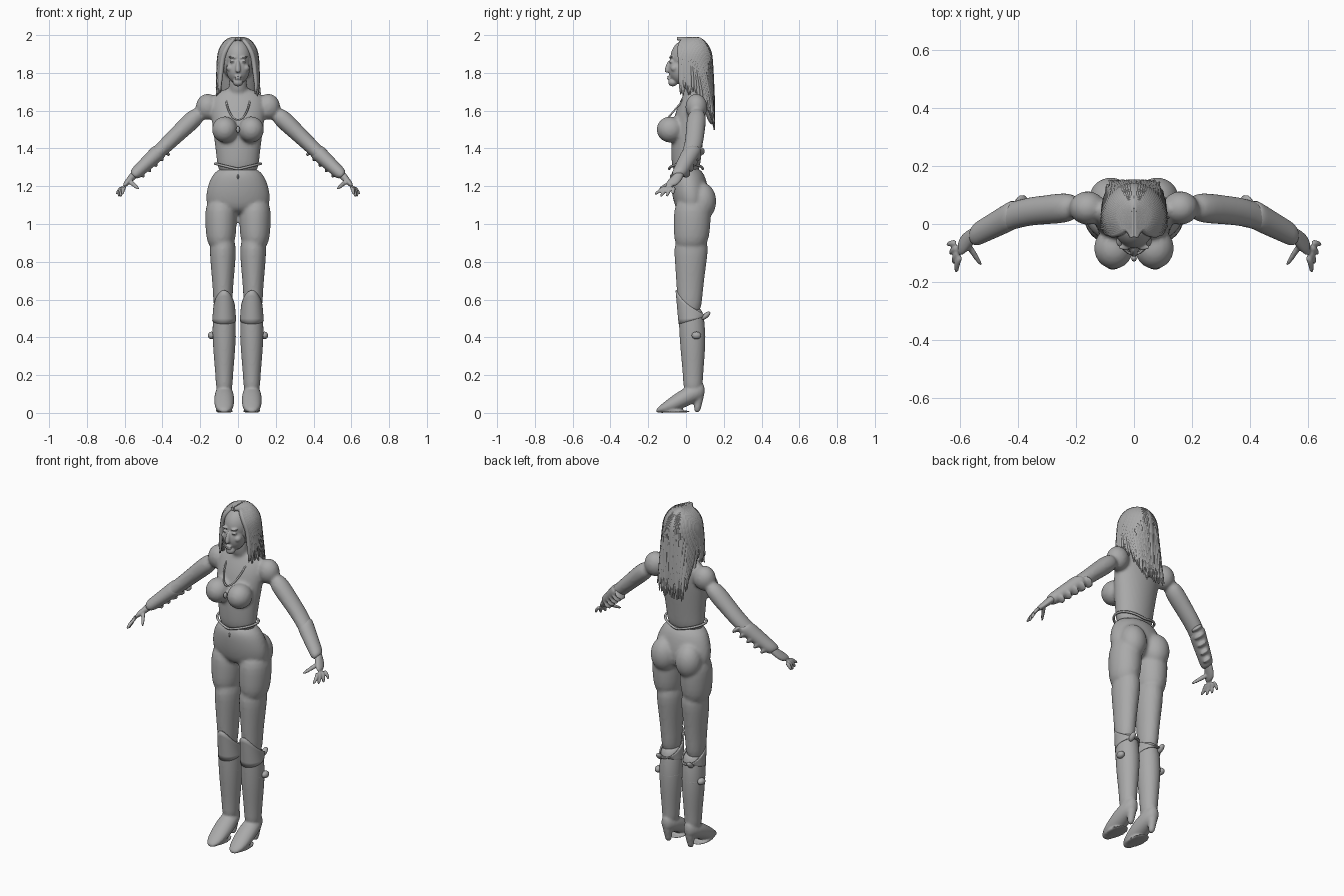
import bpy, bmesh, random
from math import sin, cos, pi, radians, sqrt
from mathutils import Vector, Matrix

random.seed(4)
cube = bpy.data.objects.get("Cube")
if cube:
    bpy.data.objects.remove(cube)

grey = bpy.data.materials.new("plain grey")
grey.use_nodes = True
tone = (0.4, 0.4, 0.4, 1)
grey.diffuse_color = tone
grey.node_tree.nodes["Principled BSDF"].inputs["Base Color"].default_value = tone

right, back, up = Vector((1, 0, 0)), Vector((0, 1, 0)), Vector((0, 0, 1))


def mix(a, b, t):
    return a + (b - a) * t


def circle(count):
    return [2 * pi * i / count for i in range(count)]


def steps(count):
    return [i / (count - 1) for i in range(count)]


def bridge(bm, rings):
    for low, high in zip(rings, rings[1:]):
        for i in range(len(low)):
            bm.faces.new((low[i - 1], low[i], high[i], high[i - 1]))


def tube(bm, stops, u=right, v=back, sides=20):
    """Closed tube through stops of (centre, radius along u, radius along v)."""
    rings = [[bm.verts.new(Vector(centre) + u * ru * cos(a) + v * rv * sin(a))
              for a in circle(sides)] for centre, ru, rv in stops]
    bridge(bm, rings)
    bm.faces.new(rings[0])
    bm.faces.new(rings[-1])


def column(bm, x, rows):
    """Upright tube through rows of (height, depth position, half width, half depth)."""
    tube(bm, [((x, y, z), width, depth) for z, y, width, depth in rows])


def ball(bm, centre, size, tilt=0, axis="Y"):
    place = Matrix.Translation(centre) @ Matrix.Rotation(radians(tilt), 4, axis)
    bmesh.ops.create_uvsphere(bm, u_segments=16, v_segments=10, radius=1,
                              matrix=place @ Matrix.Diagonal((*size, 1)))


def add_object(name, data):
    data.materials.append(grey)
    ob = bpy.data.objects.new(name, data)
    bpy.context.collection.objects.link(ob)
    return ob


def finish(name, bm, voxel=0, mirror=False):
    """Turn the mesh into a smooth object, its pieces blended when a voxel size is given."""
    bmesh.ops.recalc_face_normals(bm, faces=bm.faces)
    mesh = bpy.data.meshes.new(name)
    bm.to_mesh(mesh)
    bm.free()
    mesh.shade_smooth()
    ob = add_object(name, mesh)
    rounding = ob.modifiers.new("round", "SUBSURF")
    rounding.levels = rounding.render_levels = 2 if voxel else 1
    if voxel:
        blend = ob.modifiers.new("blend", "REMESH")
        blend.mode = "VOXEL"
        blend.voxel_size = voxel
        blend.use_smooth_shade = True
        ob.modifiers.new("relax", "SMOOTH").iterations = 3
    if mirror:
        ob.modifiers.new("other side", "MIRROR").use_mirror_merge = False
    return ob


def cords(name, paths, thickness, closed=False, taper=lambda t: 1):
    curve = bpy.data.curves.new(name, "CURVE")
    curve.dimensions = "3D"
    curve.bevel_depth = thickness
    curve.bevel_resolution = 1
    curve.resolution_u = 3
    curve.use_fill_caps = True
    for path in paths:
        spline = curve.splines.new("NURBS")
        spline.points.add(len(path) - 1)
        for point, place, t in zip(spline.points, path, steps(len(path))):
            point.co = (*place, 1)
            point.radius = taper(t)
        spline.order_u = 3
        spline.use_endpoint_u = not closed
        spline.use_cyclic_u = closed
    add_object(name, curve)


# Trousers: pelvis, buttocks and legs blended together
bm = bmesh.new()
column(bm, 0, [(1.31, 0, .11, .08), (1.22, .015, .16, .1), (1.12, .03, .18, .1), (1.05, .03, .14, .07)])
for side in (1, -1):
    ball(bm, (side * .08, .085, 1.12), (.078, .078, .1))
    column(bm, side * .09, [(1.15, .035, .085, .1), (1, .033, .086, .1), (.85, .025, .073, .09)])
    column(bm, side * .08, [(.95, .03, .075, .1), (.8, .025, .068, .085), (.65, .02, .052, .07),
                            (.5, .02, .05, .06)])
finish("trousers", bm, .01)

# Upper body: torso, neck, bust and arms
shoulder, elbow = Vector((.19, .06, 1.6)), Vector((.4, .04, 1.4))
wrist = Vector((.56, -.045, 1.25))
slope = Vector((.7, 0, .7))
bm = bmesh.new()
column(bm, 0, [(1.25, 0, .11, .07), (1.35, 0, .113, .08), (1.5, .01, .135, .09), (1.62, .03, .15, .08),
               (1.69, .045, .13, .055), (1.72, .04, .06, .04)])
tube(bm, [((0, .04, 1.66), .06, .05), ((0, .02, 1.73), .047, .05), ((0, .01, 1.8), .045, .05)])
for side in (1, -1):
    flip = Matrix.Diagonal((side, 1, 1))
    ball(bm, (side * .07, -.083, 1.5), (.07, .075, .07))
    ball(bm, (side * .16, .055, 1.62), (.065, .06, .07))
    tube(bm, [(flip @ shoulder, .055, .057), (flip @ shoulder.lerp(elbow, .5), .046, .05),
              (flip @ elbow, .04, .05), (flip @ elbow.lerp(wrist, .5), .036, .045),
              (flip @ wrist, .023, .032)], flip @ slope)
finish("upper_body", bm, .01)

# Hands: palm, four fanned fingers and a thumb
knuckles, tips = Vector((.605, -.085, 1.2)), Vector((.626, -.12, 1.14))
across = Vector((.005, .016, 0))
bm = bmesh.new()
tube(bm, [(wrist.lerp(knuckles, t), .02 - .008 * t, .03 + .008 * sin(pi * t)) for t in (-.4, 0, .5, 1)], slope)
for k in (-1.5, -.5, .5, 1.5):
    base, tip = knuckles + across * k, tips + across * 2 * k
    bend = base.lerp(tip, .5) + slope * .01
    tip += up * .006 * k * k
    tube(bm, [(base, .012, .012), (bend, .011, .011), (tip, .008, .008)], right, back * .86 - up * .5, 10)
root, thumb = wrist.lerp(knuckles, .4), Vector((.525, -.145, 1.185))
tube(bm, [(root.lerp(thumb, t), .015 - .006 * t, .015 - .006 * t) for t in (0, .5, 1)], right, up, 10)
finish("hands", bm, .005, mirror=True)

# Forearm guards with overlapping frills behind
bm = bmesh.new()
tube(bm, [(elbow.lerp(wrist, t), .046 - .014 * t, .054 - .014 * t) for t in steps(5)], slope)
for t in steps(5):
    size = .036 - .01 * t
    ball(bm, elbow.lerp(wrist, .8 * t) + back * .028 - slope * .022, (.012, size, size), 45)
finish("forearm_guards", bm, .007, mirror=True)

# Boots: shaft, arched foot, heel and sole
ankle = .073
bm = bmesh.new()
column(bm, ankle, [(mix(.1, .57, t), .037 - .015 * t ** 4, .043 + .02 * sin(2.2 * t) ** 2,
                    .05 + .02 * sin(2.2 * t) ** 2) for t in steps(7)])
foot = []
for t in steps(9):
    bottom, top = .12 * max(.65 - t, 0), .02 + .14 * cos(pi * t / 2)
    foot.append(((ankle, .1 - .26 * t, (bottom + top) / 2), .02 + .034 * sqrt(sin(pi * t)), (top - bottom) / 2))
tube(bm, foot, right, up)
column(bm, ankle, [(.1, .068, .035, .035), (.05, .064, .02, .02), (0, .058, .018, .018)])
column(bm, ankle, [(0, -.06, .05, .09), (.015, -.06, .05, .09)])
finish("boots", bm, .007, mirror=True)

# Boot cuffs: high and flared at the knee, low at the back
bm = bmesh.new()
rings = []
for t in steps(4):
    ring = []
    for a in circle(28):
        front = -sin(a)
        bottom = .49 - .02 * front
        top = .56 + .05 * front + .04 * max(front, 0) ** 2
        ring.append(bm.verts.new((ankle + cos(a) * (.064 - .006 * t), .03 - front * (.07 + .016 * t),
                                  mix(bottom, top, t))))
    rings.append(ring)
bridge(bm, rings)
finish("boot_cuffs", bm, mirror=True).modifiers.new("thickness", "SOLIDIFY").thickness = .008

# Straps with buckles and spurs
bm = bmesh.new()
column(bm, ankle, [(z, .036, .068, .072) for z in (.39, .42)])
ball(bm, (.14, .055, .41), (.02, .026, .02))
ball(bm, (.1, .105, .515), (.016, .03, .014), 40, "X")
finish("boot_straps", bm, mirror=True)

# Head: skull, face and simple features
bm = bmesh.new()
ball(bm, (0, .01, 1.88), (.077, .096, .1))
ball(bm, (0, -.03, 1.82), (.064, .065, .08))
ball(bm, (0, -.07, 1.75), (.028, .026, .022))
column(bm, 0, [(1.87, -.085, .008, .01), (1.82, -.1, .014, .014), (1.8, -.1, .014, .014)])
for height in (1.77, 1.78):
    ball(bm, (0, -.09, height), (.02, .012, .005))
for side in (1, -1):
    ball(bm, (side * .03, -.078, 1.86), (.015, .014, .008))
    ball(bm, (side * .032, -.08, 1.882), (.022, .012, .005), side * -8)
    ball(bm, (side * .042, -.06, 1.825), (.02, .022, .02))
finish("head", bm, .005)

# Hair: under layer over the skull and down the back
bm = bmesh.new()
ball(bm, (0, .03, 1.872), (.097, .098, .115))
column(bm, 0, [(1.88, .05, .094, .074), (1.75, .08, .098, .05), (1.65, .115, .09, .034),
               (1.52, .137, .055, .014)])
finish("hair_base", bm, .008)

# Hair: locks falling from the centre parting, longest at the back
locks = []
for side in (1, -1):
    for t in steps(30):
        path = [(side * .004, mix(-.045, .055, t), 1.982)]
        start = mix(22, 178, t)
        for fall in (.25, .5, .75, 1):
            turn, drop = radians(mix(start, 180, .22 * fall)), fall * pi / 2
            path.append((side * .1 * sin(turn) * sin(drop), .028 - .103 * cos(turn) * sin(drop),
                         1.868 + .122 * cos(drop)))
        x, y, z = path[-1]
        drape = min(max(3 * t - .75, 0), 1)
        end = 1.7 - .18 * drape + random.uniform(-.025, .025)
        for fall in (.5, .8, 1):
            spread = mix(1, 1.2 - .45 * t, fall)
            path.append((x * spread, mix(y, .15, drape * fall), mix(z, end, fall)))
        path[-1] = Vector(path[-1]) + right * random.uniform(-.012, .012)
        locks.append(path)
cords("hair_locks", locks, .014, taper=lambda t: .2 + .8 * sin(pi * mix(.15, 1, t)) ** .5 if t < 1 else .2)

# Hem of the top, dipping at front and back
hem = [(.122 * cos(a), .09 * sin(a), 1.29 + .03 * abs(cos(a))) for a in circle(24)]
cords("top_hem", [hem], .007, closed=True)

# Necklace, clasp and navel stud
chain = [(.068 * cos(pi * t), .03 - .135 * sin(pi * t), 1.71 - .16 * sin(pi * t)) for t in steps(13)]
cords("necklace", [chain], .005)
bm = bmesh.new()
ball(bm, (0, -.118, 1.5), (.01, .012, .018))
ball(bm, (0, -.08, 1.25), (.005, .006, .012))
finish("clasp_and_stud", bm)
